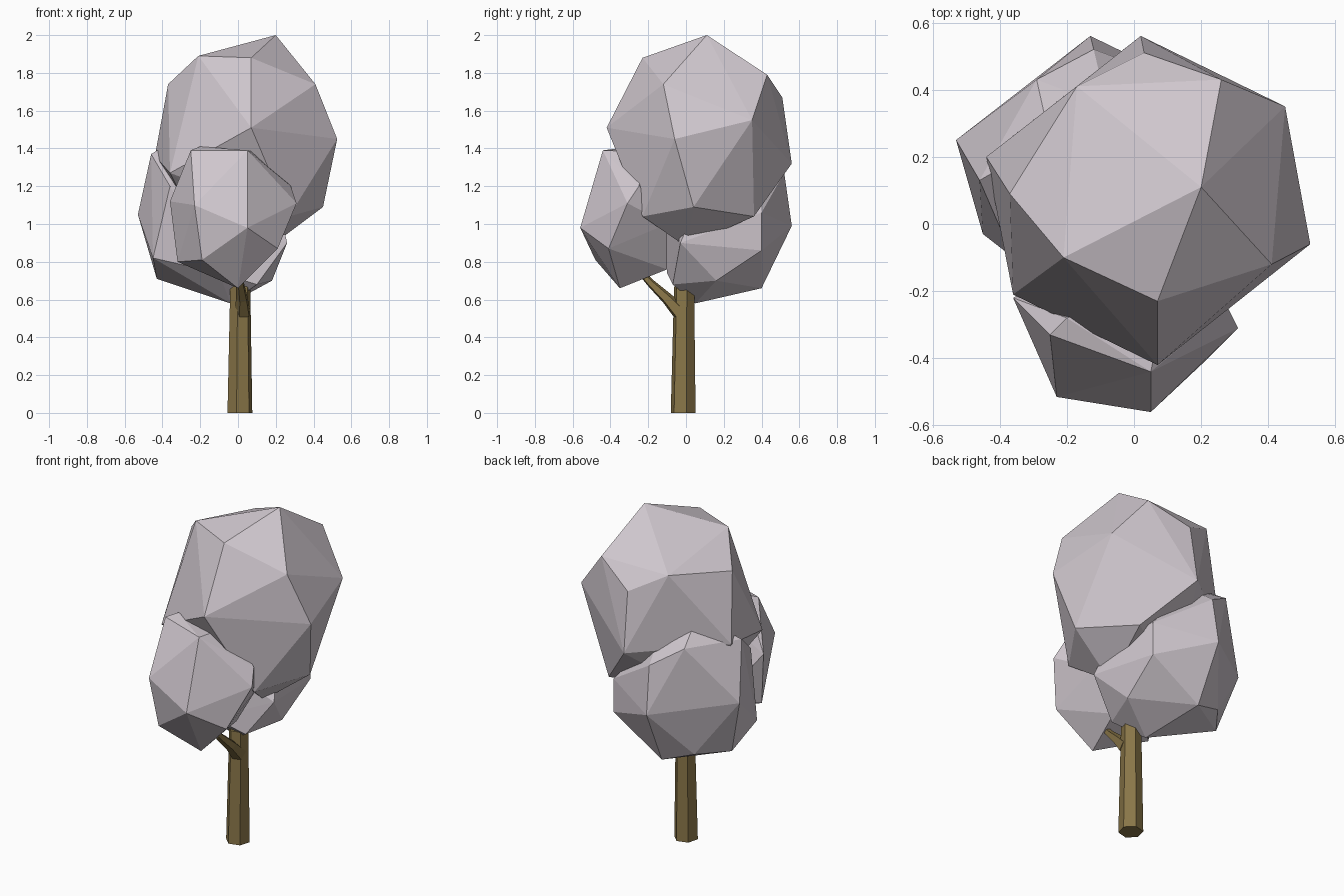
import bpy, bmesh
from math import cos, sin, pi, radians
from mathutils import Vector

if "Cube" in bpy.data.objects:
    bpy.data.objects.remove(bpy.data.objects["Cube"], do_unlink=True)


def make_material(name, colour):
    mat = bpy.data.materials.new(name)
    mat.use_nodes = True
    mat.diffuse_color = (*colour, 1)
    shader = next(n for n in mat.node_tree.nodes if n.type == "BSDF_PRINCIPLED")
    shader.inputs["Base Color"].default_value = (*colour, 1)
    return mat


foliage = make_material("pale pink grey leaves", (.63, .575, .62))
bark = make_material("olive brown bark", (.25, .18, .065))


def finish(bm, name, material):
    """Turn a bmesh into a flat shaded object of one colour."""
    bmesh.ops.recalc_face_normals(bm, faces=bm.faces[:])
    mesh = bpy.data.meshes.new(name)
    bm.to_mesh(mesh)
    bm.free()
    mesh.materials.append(material)
    obj = bpy.data.objects.new(name, mesh)
    bpy.context.collection.objects.link(obj)
    return obj


def leaf_clump(name, corners):
    """Faceted clump stretched over a few corner points."""
    bm = bmesh.new()
    for corner in corners:
        bm.verts.new(corner)
    bmesh.ops.convex_hull(bm, input=bm.verts[:])
    loose = [v for v in bm.verts if not v.link_faces]
    bmesh.ops.delete(bm, geom=loose, context="VERTS")
    return finish(bm, name, foliage)


def tapered_limb(name, path, radii, sides, turn):
    """Sweep a regular polygon along a path, with a radius at each stop."""
    bm = bmesh.new()
    path = [Vector(p) for p in path]
    rings = []
    for i, (point, radius) in enumerate(zip(path, radii)):
        ahead = path[min(i + 1, len(path) - 1)] - path[max(i - 1, 0)]
        tilt = Vector((0, 0, 1)).rotation_difference(ahead.normalized())
        ring = []
        for k in range(sides):
            angle = turn + 2 * pi * k / sides
            offset = Vector((cos(angle), sin(angle), 0)) * radius
            ring.append(bm.verts.new(point + tilt @ offset))
        rings.append(ring)
    for low, high in zip(rings, rings[1:]):
        for k in range(sides):
            n = (k + 1) % sides
            bm.faces.new((low[k], low[n], high[n], high[k]))
    bm.faces.new(rings[0])
    bm.faces.new(rings[-1])
    return finish(bm, name, bark)


# Tall main crown
leaf_clump("main_crown", [
    (.2, .11, 2), (.07, -.23, 1.88), (-.21, -.1, 1.89), (-.17, .41, 1.78),
    (.26, .43, 1.79), (.41, -.12, 1.74), (-.37, .09, 1.74), (.03, .51, 1.67),
    (.45, .35, 1.55), (.525, -.06, 1.45), (.07, -.42, 1.51), (-.44, .2, 1.36),
    (-.36, -.21, 1.27), (.02, .56, 1.32), (.45, .04, 1.09), (.26, .36, 1.04),
    (.27, -.23, 1.04), (.17, 0, .88), (-.2, .1, .95)])

# Small clump carried by the branch
leaf_clump("front_clump", [
    (.05, -.56, .98), (-.23, -.515, 1.1), (.05, -.44, 1.39), (-.25, -.33, 1.39),
    (-.2, -.28, 1.41), (.31, -.31, 1.11), (.28, -.25, 1.2), (.21, -.41, .87),
    (0, -.35, .66), (-.19, -.48, .81), (-.32, -.26, .8), (-.36, -.22, 1.12),
    (.1, -.2, 1.38), (.2, -.1, 1), (.06, -.1, .76), (-.15, -.1, .82)])

# Low clump around the trunk top, leaning back
leaf_clump("back_clump", [
    (-.53, .25, 1.05), (-.13, .56, .99), (-.12, .52, 1.27), (-.29, .43, 1.38),
    (-.46, .13, 1.37), (-.3, .35, .72), (-.43, .18, .71), (-.45, -.03, .82),
    (-.12, .4, .66), (.2, .4, .86), (.2, .4, 1.06), (.18, .16, .7),
    (-.04, .05, .58), (.26, -.03, .9), (-.1, -.1, .74), (-.36, -.1, 1.2),
    (.1, -.07, .68), (-.25, .25, 1.5), (-.08, .35, 1.4), (.22, .05, 1.08)])

# Six sided trunk and its side branch
tapered_limb("trunk", [(.01, -.015, 0), (.012, -.01, .67)], [.068, .055],
             sides=6, turn=radians(15))
tapered_limb("branch", [(.025, -.03, .53), (.022, -.1, .605), (.01, -.19, .69), (0, -.26, .77)],
             [.045, .032, .022, .016], sides=5, turn=radians(30))
